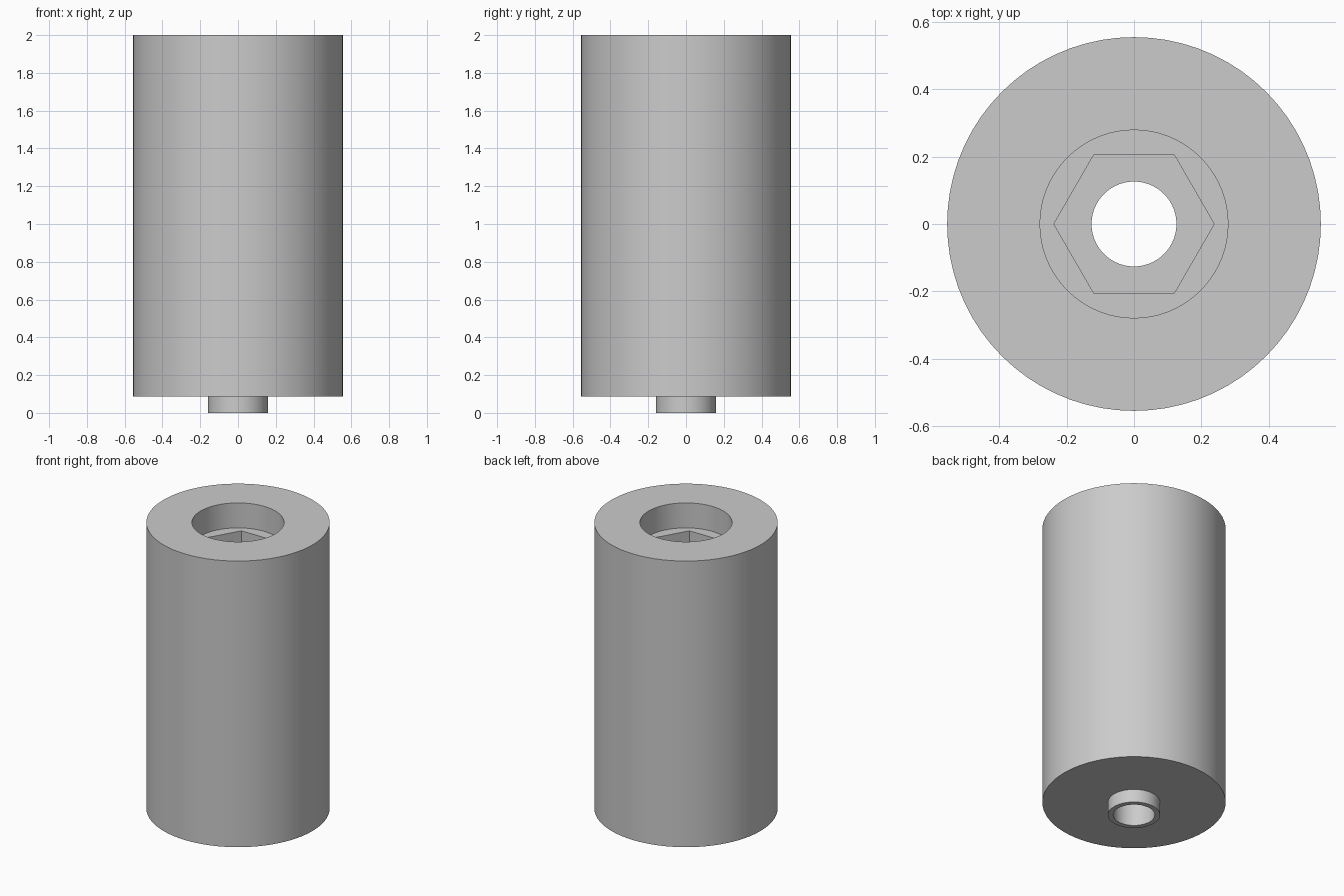
import bpy
import bmesh
from math import pi, cos, sin, radians

cube = bpy.data.objects.get("Cube")
if cube:
    bpy.data.objects.remove(cube, do_unlink=True)

SIDES = 72  # multiple of six, so hexagon corners fall on vertices


def make_material(name, rgb):
    mat = bpy.data.materials.new(name)
    mat.use_nodes = True
    color = (*rgb, 1.0)
    mat.diffuse_color = color
    mat.node_tree.nodes["Principled BSDF"].inputs["Base Color"].default_value = color
    return mat


def ring(bm, radius, z, hexagon=False):
    """One horizontal loop, either round or following a hexagon's sides."""
    verts = []
    for i in range(SIDES):
        a = 2 * pi * i / SIDES
        r = radius
        if hexagon:
            r *= cos(pi / 6) / cos(a % (pi / 3) - pi / 6)
        verts.append(bm.verts.new((r * cos(a), r * sin(a), z)))
    return verts


# Radii and heights
BODY, BOSS, BORE, RECESS, HEX = 0.555, 0.158, 0.126, 0.279, 0.238
TOP, SHOULDER, LEDGE, POCKET_FLOOR = 2.0, 0.088, 1.833, 1.633

# Closed section: boss, body, round recess, hexagonal pocket, through bore
section = [
    (BOSS, 0, False), (BOSS, SHOULDER, False),
    (BODY, SHOULDER, False), (BODY, TOP, False),
    (RECESS, TOP, False), (RECESS, LEDGE, False),
    (HEX, LEDGE, True), (HEX, POCKET_FLOOR, True),
    (BORE, POCKET_FLOOR, False), (BORE, 0, False),
]

bm = bmesh.new()
rings = [ring(bm, *step) for step in section]
for lower, upper in zip(rings, rings[1:] + rings[:1]):
    for i in range(SIDES):
        j = (i + 1) % SIDES
        bm.faces.new((lower[i], lower[j], upper[j], upper[i]))
bmesh.ops.recalc_face_normals(bm, faces=bm.faces)

mesh = bpy.data.meshes.new("spacer_body")
bm.to_mesh(mesh)
bm.free()
mesh.materials.append(make_material("light grey", (0.6, 0.6, 0.6)))

spacer = bpy.data.objects.new("spacer_body", mesh)
bpy.context.collection.objects.link(spacer)

# Smooth round walls, crisp rims and hexagon corners
bpy.ops.object.select_all(action="DESELECT")
spacer.select_set(True)
bpy.context.view_layer.objects.active = spacer
bpy.ops.object.shade_smooth_by_angle(angle=radians(30))
